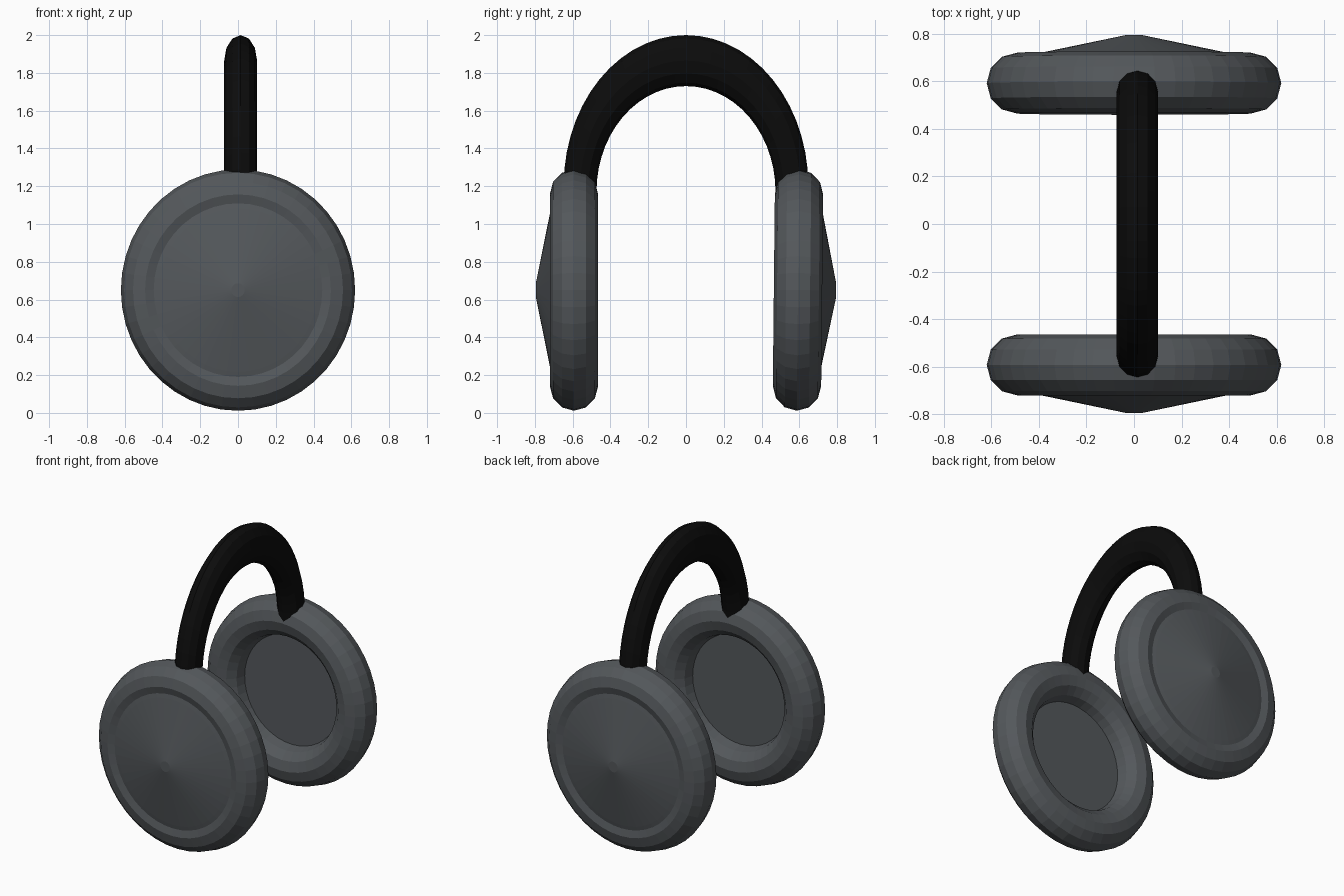
import bpy, bmesh, math
from mathutils import Matrix

if "Cube" in bpy.data.objects:
    bpy.data.objects.remove(bpy.data.objects["Cube"])


def material(name, rgb):
    m = bpy.data.materials.new(name)
    m.diffuse_color = (*rgb, 1.0)
    m.use_nodes = True
    m.node_tree.nodes["Principled BSDF"].inputs["Base Color"].default_value = m.diffuse_color
    return m


GREY = material("slate grey", (0.088, 0.097, 0.105))
BLACK = material("black", (0.0035, 0.0035, 0.0035))


def finish(name, bm, mat):
    bmesh.ops.recalc_face_normals(bm, faces=bm.faces)
    me = bpy.data.meshes.new(name)
    bm.to_mesh(me)
    bm.free()
    me.materials.append(mat)
    ob = bpy.data.objects.new(name, me)
    bpy.context.collection.objects.link(ob)
    return ob


def lathe(name, profile, closed, mat, n=44):
    """Spin (radius, y) points around the y axis; open profiles get end caps."""
    bm = bmesh.new()
    rings = []
    for i in range(n):
        a = 2 * math.pi * i / n
        rings.append([bm.verts.new((r * math.cos(a), y, r * math.sin(a) * 1.03))
                      for r, y in profile])
    k = len(profile)
    for i in range(n):
        p, q = rings[i], rings[(i + 1) % n]
        for j in range(k if closed else k - 1):
            bm.faces.new((p[j], q[j], q[(j + 1) % k], p[(j + 1) % k]))
    if not closed:
        bm.faces.new([r[0] for r in rings])
        bm.faces.new([r[-1] for r in rings])
    return finish(name, bm, mat)


# Ear cups: ring cushion plus a shallow cone shell with a flat inner disc
R, r, CY, CZ = 0.492, 0.128, 0.593, 0.65
ring = [(R + r * math.cos(math.pi * j / 6), r * math.sin(math.pi * j / 6))
        for j in range(12)]
shell = [(0.385, 0.0), (0.47, 0.11), (0.42, 0.122), (0.035, 0.202)]
for side, label, tilt in ((-1, "front", 0.0), (1, "back", -0.6)):
    for part, profile, closed in (("ear_cushion", ring, True),
                                  ("ear_cup_shell", shell, False)):
        ob = lathe(f"{label}_{part}", [(a, b * side) for a, b in profile], closed, GREY)
        ob.data.transform(Matrix.Translation((0, side * CY, CZ))
                          @ Matrix.Rotation(math.radians(tilt), 4, 'X'))

# Headband: oval section swept between an outer and an inner half ellipse
bm = bmesh.new()
SEG, SIDES = 28, 12
loops = []
for i in range(SEG + 1):
    t = math.pi * i / SEG
    c, s = math.cos(t), math.sin(t)
    outer = (0.648 * c, 1.20 + 0.80 * s)
    inner = (0.474 * c, 1.17 + 0.56 * s)
    loop = []
    for j in range(SIDES):
        a = 2 * math.pi * j / SIDES
        f = 0.5 + 0.5 * math.cos(a)
        loop.append(bm.verts.new((0.014 + 0.087 * math.sin(a),
                                  inner[0] + (outer[0] - inner[0]) * f,
                                  inner[1] + (outer[1] - inner[1]) * f)))
    loops.append(loop)
for p, q in zip(loops, loops[1:]):
    for j in range(SIDES):
        k = (j + 1) % SIDES
        bm.faces.new((p[j], p[k], q[k], q[j]))
bm.faces.new(loops[0])
bm.faces.new(loops[-1])
finish("headband", bm, BLACK)
